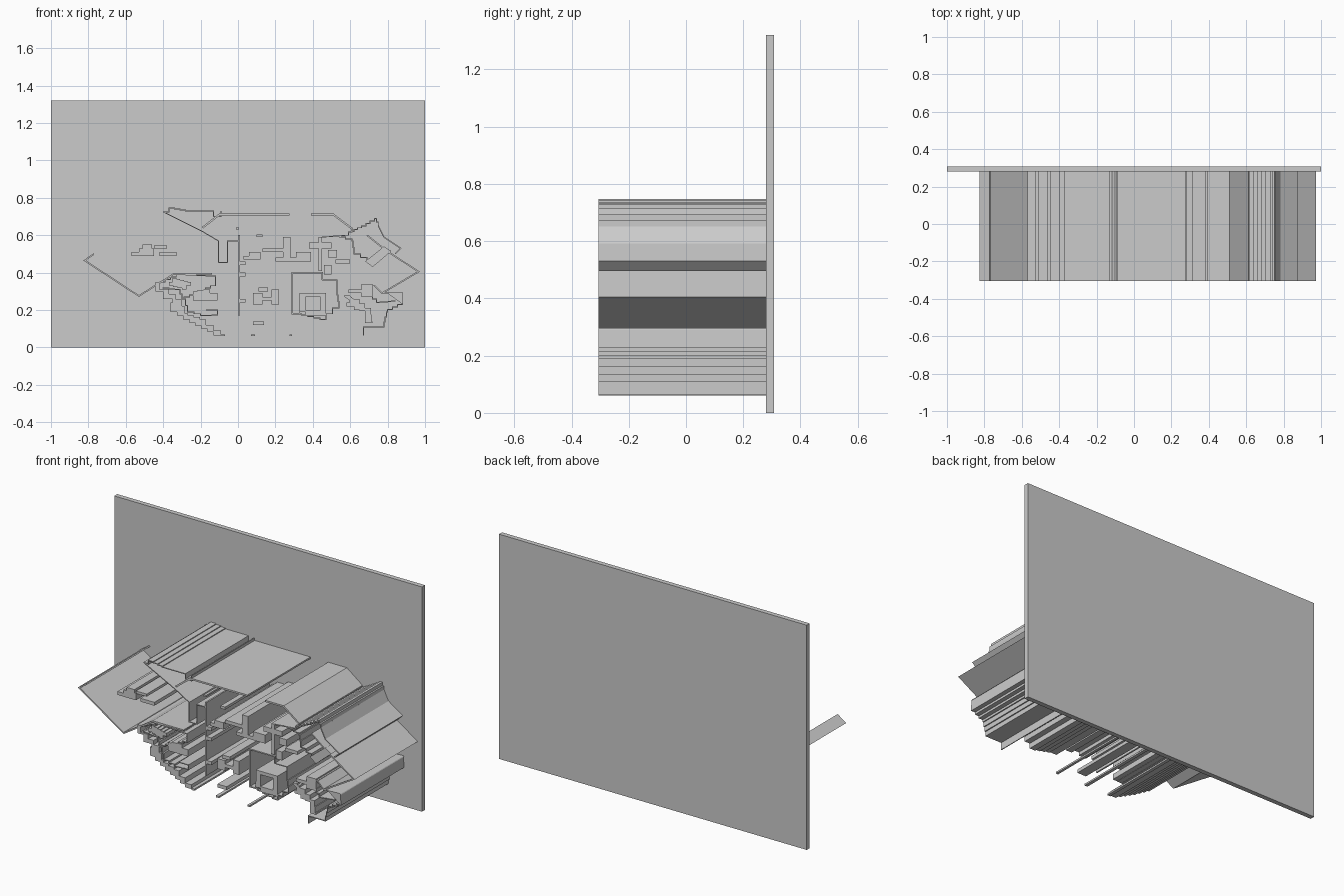
import bpy, bmesh
from mathutils import Vector

if "Cube" in bpy.data.objects:
    bpy.data.objects.remove(bpy.data.objects["Cube"])

FRONT, BACK = -0.305, 0.285   # depth range of the relief


def prism(name, pts, y0=FRONT, y1=BACK):
    """Closed outline (x, z in hundredths) extruded from y0 to y1."""
    bm = bmesh.new()
    face = bm.faces.new([bm.verts.new((x * .01, y0, z * .01)) for x, z in pts])
    ext = bmesh.ops.extrude_face_region(bm, geom=[face], use_keep_orig=True)
    bmesh.ops.translate(bm, vec=(0, y1 - y0, 0),
                        verts=[v for v in ext['geom'] if isinstance(v, bmesh.types.BMVert)])
    bmesh.ops.recalc_face_normals(bm, faces=bm.faces)
    mesh = bpy.data.meshes.new(name)
    bm.to_mesh(mesh)
    bm.free()
    obj = bpy.data.objects.new(name, mesh)
    bpy.context.collection.objects.link(obj)
    return obj


def box(name, x0, x1, z0, z1):
    return prism(name, [(x0, z0), (x1, z0), (x1, z1), (x0, z1)])


def strip(name, pts, t=.5):
    """Thin sheet following an open path."""
    p = [Vector(q) for q in pts]
    a, b = [], []
    for i, q in enumerate(p):
        d0 = (q - p[i - 1]).normalized() if i else (p[1] - q).normalized()
        d1 = (p[i + 1] - q).normalized() if i < len(p) - 1 else d0
        n0, n1 = Vector((-d0.y, d0.x)), Vector((-d1.y, d1.x))
        m = (n0 + n1) / max(.5, 1 + n0.dot(n1)) * t / 2
        a.append(q + m)
        b.append(q - m)
    return prism(name, a + b[::-1])


def stairs(pts, step=3.0):
    """Replace sloping segments with a small staircase."""
    out = [pts[0]]
    for (x0, z0), (x1, z1) in zip(pts, pts[1:]):
        dx, dz = x1 - x0, z1 - z0
        n = max(1, int(max(abs(dx), abs(dz)) / step))
        for i in range(n):
            if abs(dx) > .1 and abs(dz) > .1:
                out.append((x0 + dx * (i + 1) / n, z0 + dz * i / n))
            if i == n - 1 or abs(dx) > .1 and abs(dz) > .1:
                out.append((x0 + dx * (i + 1) / n, z0 + dz * (i + 1) / n))
    return out


# back board
prism("back_board", [(-100, 0), (100, 0), (100, 132), (-100, 132)], .28, .308)

# roof sheets
strip("main_roof", [(-19, 64), (-10, 71), (27.5, 71)], 1)
strip("right_roof", [(39, 71), (51, 71), (61, 63.5)], 1)
strip("left_eave", [(-77, 50), (-82, 46.5), (-53, 27.5), (-34, 39.5), (-14, 39.5)], .8)
strip("left_roof_slope", [(-40, 72.5), (-19, 62), (-10.5, 57), (-10.5, 45.5), (-5.5, 45.5),
                          (-5.5, 57), (0, 57)])
strip("left_roof_ridge", stairs([(-40, 72.5), (-37, 74.5), (-28, 73), (-15, 73), (-13, 70), (-9, 73)]))
strip("right_roof_ridge", stairs([(60, 62), (66, 65), (73, 69), (75, 65)], 2))
strip("right_gable", [(75, 65), (78, 59), (87, 53), (84, 50)], .6)
strip("right_eave", [(69, 60), (79, 52), (96.5, 40.5), (77, 29), (73, 33)], .8)
prism("dormer", [(68, 46), (78, 54), (82, 51.5), (72, 43)])
strip("right_wing_ceiling", stairs([(45, 59), (57, 60), (61, 63.5)], 2))
strip("right_wing_inner", stairs([(54, 59), (61, 57), (62, 50), (69, 46)], 3))

# central wall with ledges
strip("central_wall", [(.5, 60), (.5, 17)], .9)
for i, (z0, z1) in enumerate([(38, 40), (44, 46), (24, 26)]):
    box(f"wall_ledge_{i}", 0, 4, z0, z1)

# left garden, stepped bank and beds
prism("garden_bank", stairs([(-42, 35), (-44, 30), (-40, 26), (-35, 24), (-36, 19), (-26, 13), (-13, 6.5),
                             (-9, 9), (-17, 15), (-27, 18.5), (-30, 26), (-37, 31), (-42, 35)]))
strip("bed_edge", stairs([(-42, 35), (-33, 39), (-12, 38), (-12, 33), (-23, 28), (-29, 26),
                          (-31, 31), (-40, 32)], 2.5))
strip("lower_bed_edge", stairs([(-29, 26), (-27, 19), (-20, 17), (-11, 17.5), (-11, 20), (-17, 20)]))
prism("bed_planter", stairs([(-24, 25), (-15, 25), (-11, 29), (-15, 31), (-22, 30), (-24, 25)]))
prism("bed_plant", stairs([(-37, 33), (-30, 31), (-25, 35), (-33, 37), (-37, 33)], 2))

# stepped furniture-like blocks
blocks = {
    "left_bench": [(-57, 49, -51, 51), (-53, 49, -45, 53), (-42, 49, -33, 51)],
    "left_bench_back": [(-51, 52, -46, 55), (-45, 53, -38, 54.5)],
    "centre_table": [(8, 23, 13, 29), (13, 25, 18, 27), (18, 23, 22, 31), (11, 30, 16, 32)],
    "upper_shelf": [(3, 47, 12, 49), (6, 49, 12, 51), (13, 51, 24, 53), (20, 46, 31, 48),
                    (24, 48, 28, 59), (31, 46, 39, 51), (10, 59, 13, 60.5), (-1, 63, .5, 64)],
    "right_shelf": [(38, 53, 50, 56), (43, 41, 45, 59), (46, 39, 50, 44), (52, 45, 60, 47),
                    (48, 48, 53, 52)],
    "lower_right_bench": [(59, 29, 66, 31), (66, 27, 72, 34), (58, 22, 63, 24)],
    "ground_stone": [(-9, 6, -7, 7), (7, 6, 9, 7), (27.5, 6, 29, 7), (8, 12, 14, 14)],
}
for name, items in blocks.items():
    for i, (x0, z0, x1, z1) in enumerate(items):
        box(f"{name}_{i}", x0, x1, z0, z1)

# window frame group
strip("window_side", [(45, 36), (45, 40), (29, 40), (29, 18), (34, 18)], .7)
strip("window_edge", stairs([(45, 36), (53, 36), (53, 28), (54, 21), (47, 15), (34, 18), (33, 22)], 3))
for i, (x0, z0, x1, z1) in enumerate([(33, 19, 36, 29), (36, 27, 47, 29), (44, 19, 47, 27), (36, 17, 47, 20)]):
    box(f"window_frame_{i}", x0, x1, z0, z1)

# right garden edges
strip("right_bank", stairs([(77, 29), (88, 29.5), (88, 23), (80, 19), (78, 11), (70, 11), (67, 6.5)], 2.5))
prism("right_shrub", stairs([(57, 28), (62, 20), (68, 19), (68, 13), (72, 14), (71, 21),
                             (65, 26), (57, 28)], 3))
strip("right_step_edge", stairs([(73, 33), (70, 28), (74, 24), (84, 25)], 2))
